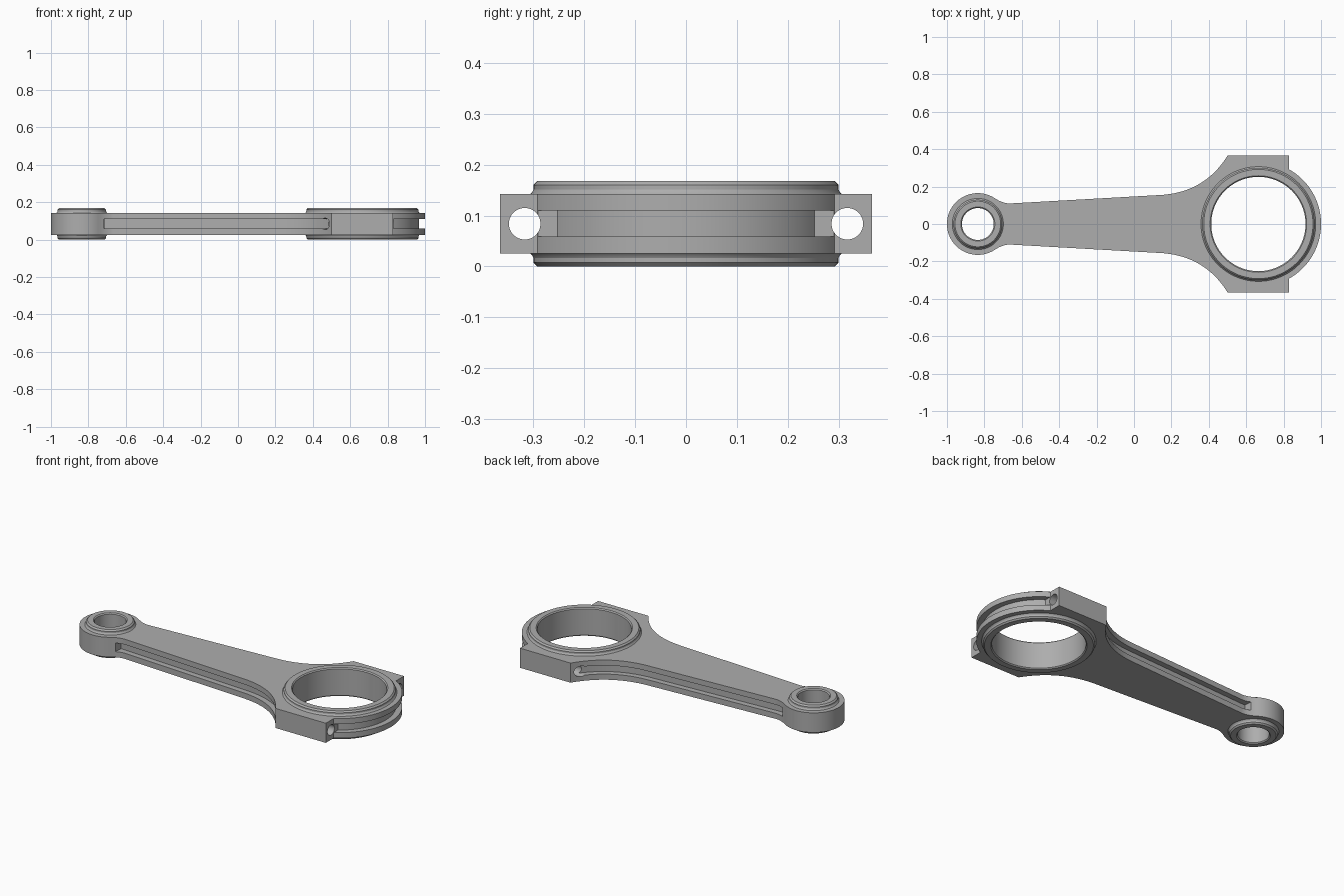
import bpy, bmesh, math
from mathutils import Vector

if "Cube" in bpy.data.objects:
    bpy.data.objects.remove(bpy.data.objects["Cube"])

steel = bpy.data.materials.new("steel_grey")
steel.use_nodes = True
GREY = (0.42, 0.42, 0.42, 1)
steel.diffuse_color = GREY
steel.node_tree.nodes["Principled BSDF"].inputs["Base Color"].default_value = GREY

SMALL, BIG = -0.835, 0.665        # bore centres on x
R_SMALL, R_BIG = 0.165, 0.335     # outer radii of the two eyes
Z0, Z1, ZM = 0.026, 0.142, 0.084  # web bottom, top, middle
G0, G1 = 0.059, 0.110             # side groove bottom, top
CAP_X = 0.83                      # end face of the bolt bosses
DEPTH = 0.033                     # groove depth


def make_object(name, bm):
    bmesh.ops.recalc_face_normals(bm, faces=bm.faces)
    mesh = bpy.data.meshes.new(name)
    bm.to_mesh(mesh)
    bm.free()
    mesh.materials.append(steel)
    obj = bpy.data.objects.new(name, mesh)
    bpy.context.collection.objects.link(obj)
    return obj


def prism(name, outline, z0, z1):
    bm = bmesh.new()
    face = bm.faces.new([bm.verts.new((x, y, z0)) for x, y in outline])
    top = bmesh.ops.extrude_face_region(bm, geom=[face])["geom"]
    bmesh.ops.translate(bm, vec=(0, 0, z1 - z0),
                        verts=[v for v in top if isinstance(v, bmesh.types.BMVert)])
    return make_object(name, bm)


def lathe(name, cx, profile, steps=128):
    # closed (radius, z) profile spun about a vertical axis
    bm = bmesh.new()
    rings = []
    for i in range(steps):
        a = math.tau * i / steps
        rings.append([bm.verts.new((cx + r * math.cos(a), r * math.sin(a), z))
                      for r, z in profile])
    n = len(profile)
    for i in range(steps):
        a, b = rings[i], rings[(i + 1) % steps]
        for j in range(n):
            k = (j + 1) % n
            bm.faces.new((a[j], b[j], b[k], a[k]))
    return make_object(name, bm)


def arc(cx, r, a0, a1, steps):
    angles = [a0 + (a1 - a0) * i / steps for i in range(steps + 1)]
    return [(cx + r * math.cos(a), r * math.sin(a)) for a in angles]


def bezier(p, c, q, steps, end=1.0):
    p, c, q = Vector(p), Vector(c), Vector(q)
    ts = [end * i / steps for i in range(steps + 1)]
    return [tuple((1 - t) ** 2 * p + 2 * t * (1 - t) * c + t * t * q) for t in ts]


def mirrored(points):
    return [(x, -y) for x, y in points]


def cut(target, cutter):
    mod = target.modifiers.new("cut", "BOOLEAN")
    mod.operation = "DIFFERENCE"
    mod.solver = "EXACT"
    mod.object = cutter
    bpy.context.view_layer.objects.active = target
    bpy.ops.object.modifier_apply(modifier=mod.name)
    bpy.data.objects.remove(cutter)


def cylinder(radius, centre, depth, along_x=False):
    bm = bmesh.new()
    bmesh.ops.create_cone(bm, cap_ends=True, segments=96 if not along_x else 48,
                          radius1=radius, radius2=radius, depth=depth)
    obj = make_object("cutter", bm)
    for v in obj.data.vertices:
        x, y, z = v.co
        v.co = Vector((z, y, -x) if along_x else (x, y, z)) + Vector(centre)
    return obj


# Rod body: half outline from the small eye to the cap, mirrored across y
flare = ((0.14, 0.155), (0.377, 0.168), (0.5, 0.365))
cap_angle = math.acos((CAP_X - BIG) / R_BIG)
small_arc = arc(SMALL, R_SMALL, math.pi, math.radians(58), 40)
fillet = bezier(small_arc[-1], (-0.70, 0.108), (-0.66, 0.110), 8)
half = small_arc + fillet[1:] + bezier(*flare, 24) + [(CAP_X, 0.365)]
half += arc(BIG, R_BIG, cap_angle, 0, 36)
body = prism("rod_body", half + mirrored(half[1:-1])[::-1], Z0, Z1)

# Side grooves following the beam edge
path = [Vector(p) for p in [(-0.715, 0.107)] + bezier(*flare, 24, 0.87)]
inner, outer = [], []
for i, p in enumerate(path):
    d = (path[min(i + 1, len(path) - 1)] - path[max(i - 1, 0)]).normalized()
    if i < 2:
        d = (path[1] - path[0]).normalized()
    n = Vector((-d.y, d.x))
    inner.append(tuple(p - n * DEPTH))
    outer.append(tuple(p + n * 0.05))
band = inner + outer[::-1]
cut(body, prism("cutter", band, G0, G1))
cut(body, prism("cutter", mirrored(band), G0, G1))

# Groove round the cap
r_in = R_BIG - DEPTH
edge = CAP_X + 0.0005
a = math.acos((edge - BIG) / r_in)
cap_band = arc(BIG, r_in, -a, a, 64) + [(edge, 0.3), (1.1, 0.3), (1.1, -0.3), (edge, -0.3)]
cut(body, prism("cutter", cap_band, G0, G1))

# Bolt holes and seats for the bearing rings
for side in (-1, 1):
    cut(body, cylinder(0.031, (0.65, side * 0.317, ZM), 0.6, along_x=True))
cut(body, cylinder(0.265, (BIG, 0, ZM), 0.5))
cut(body, cylinder(0.095, (SMALL, 0, ZM), 0.5))


# Bearing rings: chamfered rims with a small fillet at the web
def bearing_ring(name, cx, bore, core, rim):
    lower = [(core, ZM), (core, Z0 + 0.01), (rim + 0.008, Z0 + 0.001), (rim + 0.003, Z0 - 0.003),
             (rim, Z0 - 0.009), (rim, 0.008), (rim - 0.008, 0), (bore + 0.006, 0), (bore, 0.006)]
    upper = [(r, 2 * ZM - z) for r, z in lower[1:]]
    return lathe(name, cx, lower + upper[::-1])


big_ring = bearing_ring("big_end_ring", BIG, 0.252, 0.272, 0.300)
small_ring = bearing_ring("small_end_ring", SMALL, 0.085, 0.102, 0.130)

# Smooth curved walls, keep crisp edges
bpy.ops.object.select_all(action="DESELECT")
for obj in (body, big_ring, small_ring):
    obj.select_set(True)
bpy.context.view_layer.objects.active = body
bpy.ops.object.shade_smooth_by_angle(angle=math.radians(25))
